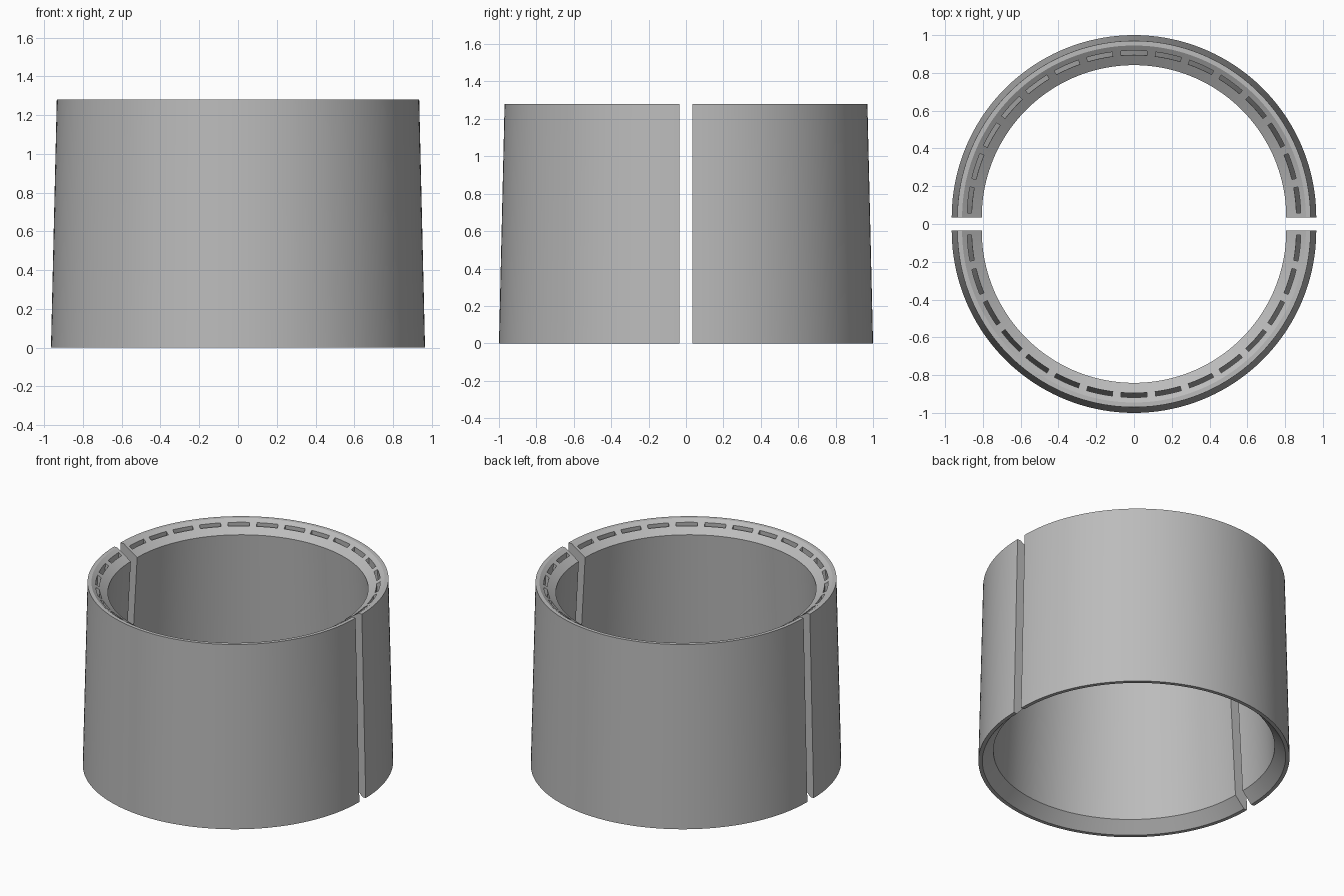
import bpy, bmesh, math
from mathutils import Matrix

if "Cube" in bpy.data.objects:
    bpy.data.objects.remove(bpy.data.objects["Cube"])

HEIGHT, HALF_GAP = 1.28, 0.035
SLOTS, PITCH, MARGIN, STEPS = 15, 12.0, 1.5, 4


def funnel(r):
    """Point on the sloped upper lip at radius r."""
    return (r, 1.21 + 0.07 * (r - 0.806) / 0.104)


# Wall section: tapered outside, flat rim, funnel lip, tapered bore, bottom chamfer
outer = [(0.965, 0), (0.935, HEIGHT), (0.91, HEIGHT)]
slot_top = [funnel(0.883), funnel(0.86)]
slot_floor = [(0.922, 0.15), (0.899, 0.15)]
inner = [(0.806, 1.21), (0.87, 0.075), (0.94, 0)]
plain = outer + slot_top + inner
slotted = outer + [slot_top[0], *slot_floor, slot_top[1]] + inner
pocket_end = [slot_top[0], *slot_floor, slot_top[1]]

grey = bpy.data.materials.new("plain grey")
grey.use_nodes = True
colour = (0.5, 0.5, 0.5, 1)
grey.diffuse_color = colour
grey.node_tree.nodes["Principled BSDF"].inputs["Base Color"].default_value = colour


def ring(bm, section, degrees):
    a = math.radians(degrees)
    return [bm.verts.new((r * math.cos(a), r * math.sin(a), z)) for r, z in section]


def sweep(bm, section, start, end):
    """One angular column of the shell."""
    a, b = ring(bm, section, start), ring(bm, section, end)
    for i in range(len(section)):
        j = (i + 1) % len(section)
        bm.faces.new((a[i], a[j], b[j], b[i]))


def half_shell(name, turn):
    bm = bmesh.new()
    for s in range(SLOTS):
        start, end = s * PITCH, (s + 1) * PITCH
        sweep(bm, plain, start, start + MARGIN)
        sweep(bm, plain, end - MARGIN, end)
        # Slotted stretch, with the pocket closed at both ends
        step = (PITCH - 2 * MARGIN) / STEPS
        for k in range(STEPS):
            a = start + MARGIN + k * step
            sweep(bm, slotted, a, a + step)
        for a in (start + MARGIN, end - MARGIN):
            bm.faces.new(ring(bm, pocket_end, a))
    # Flat cut faces at the split
    for a in (0, 180):
        bm.faces.new(ring(bm, plain, a))
    bmesh.ops.remove_doubles(bm, verts=bm.verts, dist=0.0002)
    bmesh.ops.recalc_face_normals(bm, faces=bm.faces)
    bm.transform(Matrix.Rotation(turn, 4, "Z") @ Matrix.Translation((0, HALF_GAP, 0)))
    mesh = bpy.data.meshes.new(name)
    bm.to_mesh(mesh)
    bm.free()
    mesh.materials.append(grey)
    obj = bpy.data.objects.new(name, mesh)
    bpy.context.collection.objects.link(obj)
    bpy.ops.object.select_all(action="DESELECT")
    obj.select_set(True)
    bpy.context.view_layer.objects.active = obj
    bpy.ops.object.shade_smooth_by_angle(angle=math.radians(20))


half_shell("back_half_shell", 0)
half_shell("front_half_shell", math.pi)
